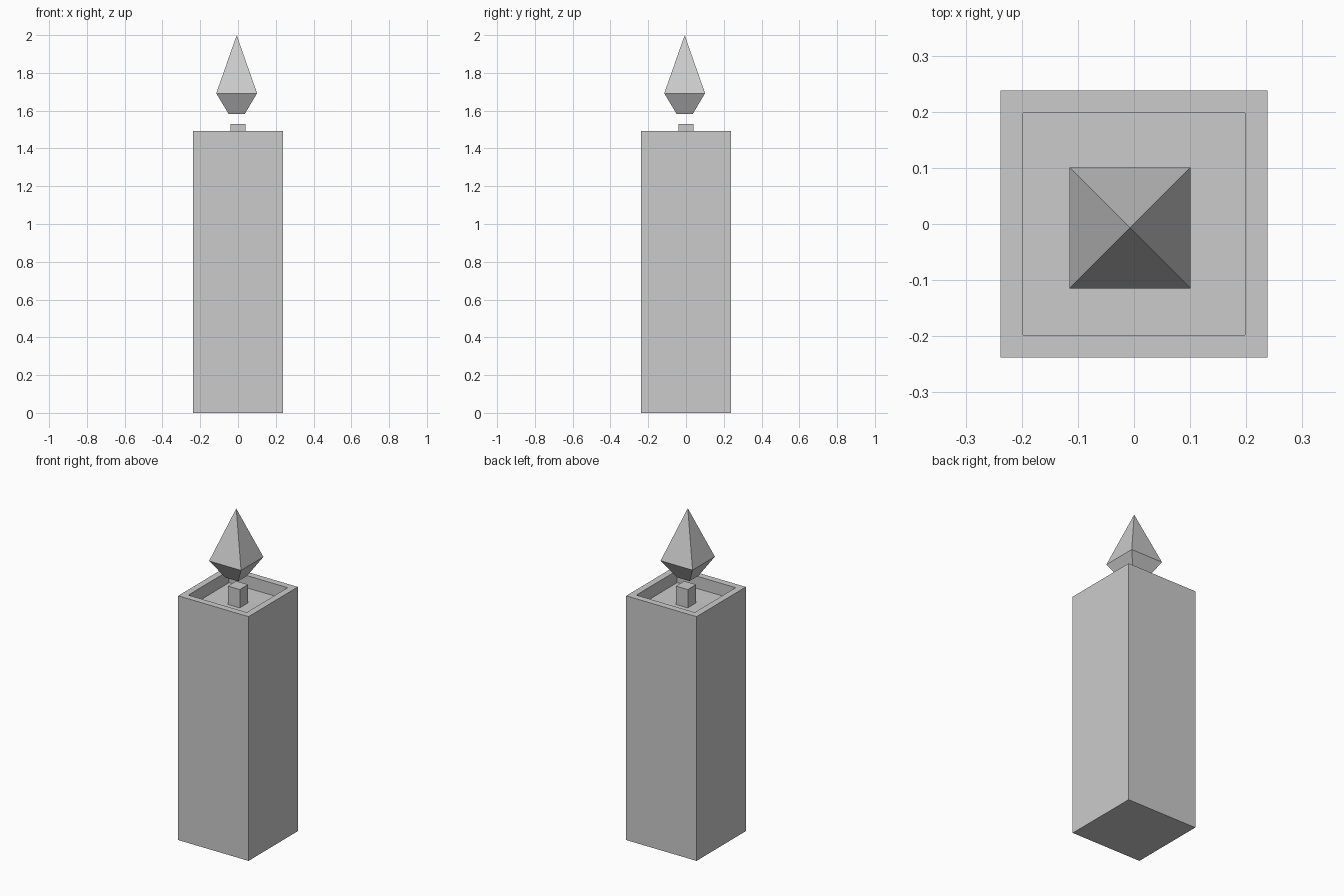
import bpy
import bmesh
from mathutils import Matrix

if "Cube" in bpy.data.objects:
    bpy.data.objects.remove(bpy.data.objects["Cube"])


def make_object(name, bm):
    bmesh.ops.recalc_face_normals(bm, faces=bm.faces)
    mesh = bpy.data.meshes.new(name)
    bm.to_mesh(mesh)
    bm.free()
    obj = bpy.data.objects.new(name, mesh)
    bpy.context.collection.objects.link(obj)
    return obj


def box(half, z0, z1):
    bm = bmesh.new()
    bmesh.ops.create_cube(bm, size=1, matrix=Matrix.Translation((0, 0, (z0 + z1) / 2))
                          @ Matrix.Diagonal((2 * half, 2 * half, z1 - z0, 1)))
    return bm


def square_ring(bm, half, z, centre):
    return [bm.verts.new((centre + sx * half, centre + sy * half, z))
            for sx, sy in ((-1, -1), (1, -1), (1, 1), (-1, 1))]


# Candle body: square block with a sunken top inside a raised rim
bm = box(0.238, 0, 1.493)
top = max(bm.faces, key=lambda f: f.calc_center_median().z)
bmesh.ops.inset_region(bm, faces=[top], thickness=0.057)
floor = bmesh.ops.extrude_discrete_faces(bm, faces=[top])["faces"][0]
bmesh.ops.translate(bm, verts=floor.verts, vec=(0, 0, -0.075))
make_object("candle_body", bm)

# Wick: short square post standing on the sunken top
make_object("wick", box(0.04, 1.418, 1.53))

# Flame: four-sided, widening from a small base then tapering to a point
c = -0.007
bm = bmesh.new()
base = square_ring(bm, 0.043, 1.583, c)
wide = square_ring(bm, 0.108, 1.692, c)
tip = bm.verts.new((c, c, 2.0))
bm.faces.new(base[::-1])
for i in range(4):
    j = (i + 1) % 4
    bm.faces.new((base[i], base[j], wide[j], wide[i]))
    bm.faces.new((wide[i], wide[j], tip))
make_object("flame", bm)
